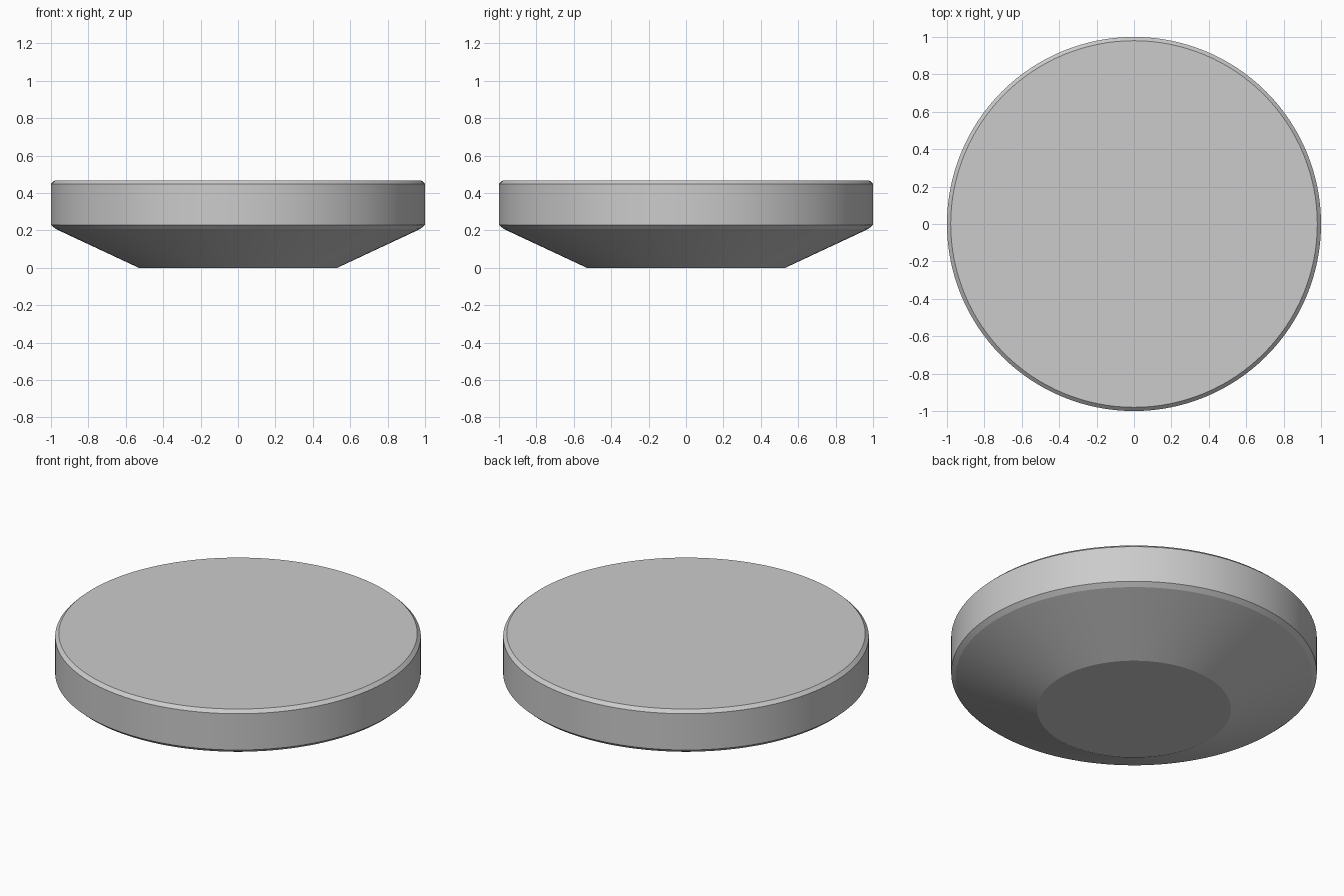
import bpy, bmesh
from math import radians
from mathutils import Vector

if "Cube" in bpy.data.objects:
    bpy.data.objects.remove(bpy.data.objects["Cube"])

# Half profile (radius, height): flat base, sloped underside, chamfered rim, flat top
PROFILE = [(0, 0), (0.53, 0), (0.975, 0.208), (1.0, 0.23),
           (1.0, 0.449), (0.98, 0.468), (0, 0.468)]
SIDES = 128

# Round disc, turned around the z axis
bm = bmesh.new()
verts = [bm.verts.new((r, 0, z)) for r, z in PROFILE]
edges = [bm.edges.new(pair) for pair in zip(verts, verts[1:])]
bmesh.ops.spin(bm, geom=verts + edges, cent=Vector(), axis=Vector((0, 0, 1)),
               angle=radians(360), steps=SIDES, use_duplicate=False)
bmesh.ops.remove_doubles(bm, verts=bm.verts[:], dist=0.0001)
bmesh.ops.recalc_face_normals(bm, faces=bm.faces[:])

mesh = bpy.data.meshes.new("round_disc")
bm.to_mesh(mesh)
bm.free()
disc = bpy.data.objects.new("round_disc", mesh)
bpy.context.collection.objects.link(disc)

# Smooth sides with sharp rims
bpy.context.view_layer.objects.active = disc
disc.select_set(True)
bpy.ops.object.shade_smooth_by_angle(angle=radians(15))
